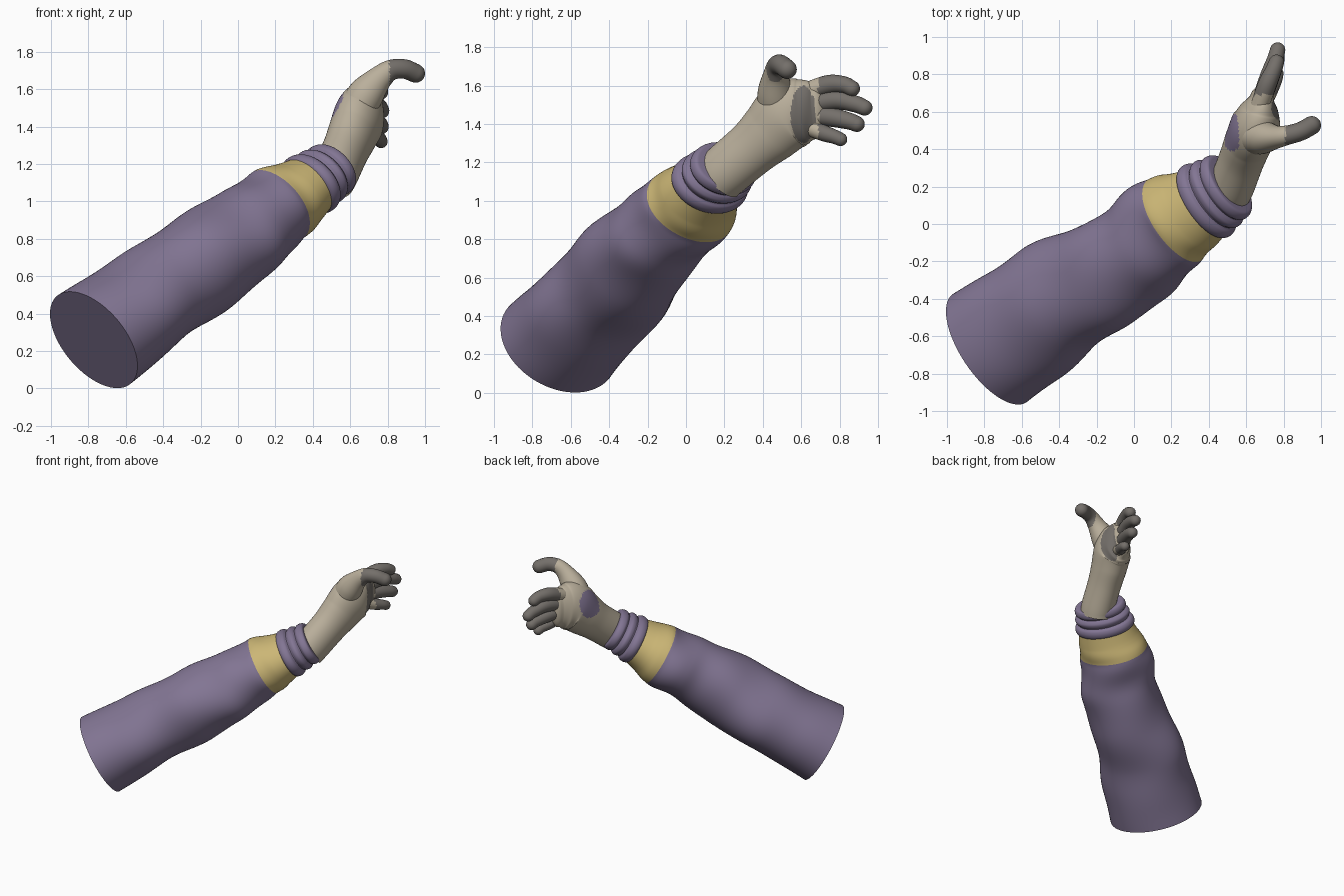
import bpy, bmesh, math
from mathutils import Vector

cube = bpy.data.objects.get("Cube")
if cube:
    bpy.data.objects.remove(cube)


def material(name, rgb):
    m = bpy.data.materials.new(name)
    m.use_nodes = True
    m.diffuse_color = (*rgb, 1)
    m.node_tree.nodes["Principled BSDF"].inputs["Base Color"].default_value = (*rgb, 1)
    return m


PURPLE = material("purple cloth", (.225, .18, .295))
YELLOW = material("yellow band", (.60, .47, .18))
TAN = material("tan glove", (.49, .43, .33))
GREY = material("grey fingertips", (.175, .16, .145))


def spline(rows, steps):
    """Smooth curve through rows of equal length numbers."""
    rows = [Vector(r) for r in rows]
    pts = [rows[0] * 2 - rows[1]] + rows + [rows[-1] * 2 - rows[-2]]
    out = []
    for a, b, c, d in zip(pts, pts[1:], pts[2:], pts[3:]):
        for i in range(steps):
            t = i / steps
            out.append(b + (c - a) * (t / 2) + (a * 2 - b * 5 + c * 4 - d) * (t * t / 2)
                       + (b * 3 - a - c * 3 + d) * (t ** 3 / 2))
    return out + [rows[-1]]


def loft(name, rows, mats, rule, hint, segs=32, steps=8, axis=None, dome=False, fold=None):
    """Sweep ellipses (x, y, z, radius along hint, radius across) into one skin."""
    pts = spline(rows, steps)
    rings = []
    for i, p in enumerate(pts):
        c = Vector(p[:3])
        tan = axis or (Vector(pts[min(i + 1, len(pts) - 1)][:3])
                       - Vector(pts[max(i - 1, 0)][:3])).normalized()
        rings.append((c, p[3], p[4], tan))
    if dome:
        c, a, b, tan = rings[-1]
        for k in range(1, 7):
            ang = k * math.pi / 13
            rings.append((c + tan * min(a, b) * math.sin(ang),
                          a * math.cos(ang), b * math.cos(ang), tan))
    bm = bmesh.new()
    loops = []
    for i, (c, a, b, tan) in enumerate(rings):
        side = (hint - tan * hint.dot(tan)).normalized()
        up = tan.cross(side)
        loop = []
        for j in range(segs):
            ang = math.tau * j / segs
            f = fold(i / (len(rings) - 1), ang) if fold else 1
            loop.append(bm.verts.new(c + (side * a * math.cos(ang) + up * b * math.sin(ang)) * f))
        loops.append(loop)
    for lo, hi in zip(loops, loops[1:]):
        for j in range(segs):
            k = (j + 1) % segs
            bm.faces.new((lo[j], lo[k], hi[k], hi[j]))
    bm.faces.new(loops[0])
    bm.faces.new(loops[-1])
    bmesh.ops.recalc_face_normals(bm, faces=bm.faces)
    bm.normal_update()
    for f in bm.faces:
        f.material_index = rule(f.calc_center_median(), f.normal)
    me = bpy.data.meshes.new(name)
    bm.to_mesh(me)
    bm.free()
    for m in mats:
        me.materials.append(m)
    ob = bpy.data.objects.new(name, me)
    bpy.context.collection.objects.link(ob)
    bpy.ops.object.select_all(action='DESELECT')
    ob.select_set(True)
    bpy.context.view_layer.objects.active = ob
    bpy.ops.object.shade_smooth_by_angle(angle=math.radians(40))
    return ob


# Arm axis
START, END = Vector((-.76, -.68, .26)), Vector((.52, .19, 1.18))
AXIS = (END - START).normalized()
ACROSS = Vector((-.564, .826, 0))


def arm_rows(table):
    rows = []
    for t, h, w, off in table:
        rows.append((*(START.lerp(END, t) + ACROSS * off), h, w))
    return rows


def along(c):
    return (c - START).dot(AXIS) / (END - START).length


# Sleeve with diagonal folds and a yellow band
def folds(t, a):
    fade = min(1, t * 5) * min(1, max(0, (.86 - t) * 6))
    return 1 + fade * (.025 * math.sin(2 * a + 13 * t) + .018 * math.sin(3 * a - 21 * t + 1)
                       + .012 * math.sin(a + 34 * t))


loft("sleeve", arm_rows([
    (0, .35, .3, .02), (.15, .335, .285, .02), (.3, .32, .275, .03), (.45, .305, .27, .005),
    (.58, .285, .25, -.005), (.67, .275, .238, .015), (.75, .265, .228, .035),
    (.8, .25, .215, .033), (.85, .225, .187, .022), (.9, .2, .163, .02)]),
    [PURPLE, YELLOW], lambda c, n: int(along(c) > .777), ACROSS,
    segs=72, steps=12, axis=AXIS, fold=folds)

# Rolled cuff
cuff = [(.882, .195), (.892, .22), (.908, .226), (.922, .215), (.93, .194), (.94, .205),
        (.952, .208), (.962, .195), (.968, .18), (.978, .194), (.992, .194), (1.004, .18), (1.006, .15)]
loft("cuff", arm_rows([(t, r, r * .78, .02) for t, r in cuff]), [PURPLE],
     lambda c, n: 0, ACROSS, segs=64, steps=4, axis=AXIS)

# Hand with a palm pad and a patch on the back
PALM = Vector((1, -.35, -.1))


def inside(c, centre, ry, rz):
    return ((c.y - centre[0]) / ry) ** 2 + ((c.z - centre[1]) / rz) ** 2 < 1


def hand_rule(c, n):
    if n.x > .2 and inside(c, (.61, 1.45), .065, .15):
        return 1
    if n.x < -.3 and inside(c, (.49, 1.48), .1, .1):
        return 2
    return 0


loft("hand", [
    (.5, .17, 1.12, .125, .135), (.525, .215, 1.165, .123, .14), (.575, .345, 1.275, .122, .145),
    (.612, .44, 1.36, .128, .165), (.65, .53, 1.445, .132, .185), (.672, .61, 1.465, .105, .17),
    (.685, .67, 1.47, .065, .145)],
    [TAN, GREY, PURPLE], hand_rule, PALM, segs=72, steps=12, dome=True)

# Thumb
loft("thumb", [
    (.64, .47, 1.5, .1, .1), (.69, .465, 1.58, .09, .095), (.76, .465, 1.66, .062, .068),
    (.82, .475, 1.703, .052, .055), (.89, .495, 1.708, .05, .052), (.95, .527, 1.685, .05, .05)],
    [TAN, GREY], lambda c, n: int(c.x > .81), Vector((0, 1, 0)), dome=True)

# Fingers: base, knuckle, joint and tip
fingers = {
    "index_finger": [(.665, .61, 1.56), (.71, .74, 1.605), (.745, .82, 1.605), (.762, .865, 1.585)],
    "middle_finger": [(.67, .63, 1.5), (.72, .78, 1.525), (.755, .88, 1.505), (.768, .93, 1.485)],
    "ring_finger": [(.67, .63, 1.45), (.72, .76, 1.435), (.755, .85, 1.415), (.765, .89, 1.4)],
    "little_finger": [(.675, .6, 1.4), (.725, .71, 1.355), (.755, .77, 1.335), (.765, .805, 1.32)],
}
for name, path in fingers.items():
    size = .85 if name == "little_finger" else 1
    rows = [(*p, r * size, r * size) for p, r in zip(path, (.05, .05, .044, .041))]
    loft(name, rows, [TAN, GREY], lambda c, n: int(c.y > .69), PALM, segs=24, dome=True)
